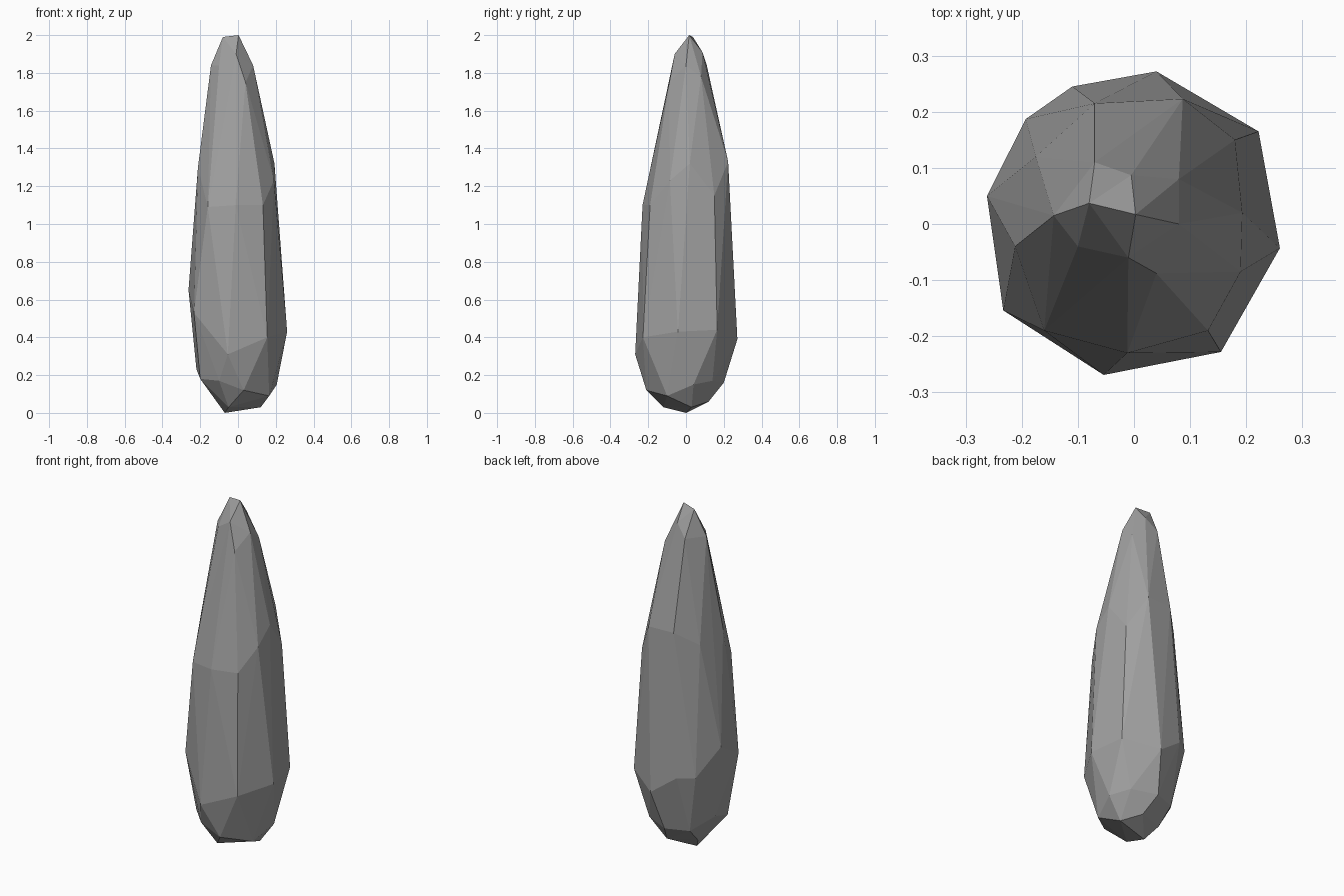
import bpy
import bmesh
from mathutils import Vector

default_cube = bpy.data.objects.get("Cube")
if default_cube:
    bpy.data.objects.remove(default_cube, do_unlink=True)


def make_material(name, colour):
    material = bpy.data.materials.new(name)
    material.use_nodes = True
    material.diffuse_color = colour
    shader = next(n for n in material.node_tree.nodes if n.type == "BSDF_PRINCIPLED")
    shader.inputs["Base Color"].default_value = colour
    return material


def make_faceted_stone(name, corner_rings, material):
    """Wrap a convex, flat-faced stone around rings of chipped corners."""
    bm = bmesh.new()
    for ring in corner_rings:
        for corner in ring:
            bm.verts.new(Vector(corner))
    hull = bmesh.ops.convex_hull(bm, input=bm.verts[:])
    # Corners that fall inside the hull are not needed
    unused = {g for g in hull["geom_interior"] + hull["geom_unused"]
              if isinstance(g, bmesh.types.BMVert)}
    bmesh.ops.delete(bm, geom=list(unused), context="VERTS")
    bmesh.ops.recalc_face_normals(bm, faces=bm.faces[:])
    mesh = bpy.data.meshes.new(name)
    bm.to_mesh(mesh)
    bm.free()
    mesh.materials.append(material)
    stone = bpy.data.objects.new(name, mesh)
    bpy.context.scene.collection.objects.link(stone)
    return stone


# Narrow ridge at the tip
tip = [(-.08, .037, 1.99), (.003, .017, 2), (-.01, -.06, 1.9), (-.005, .087, 1.91)]

# Shoulder where the tip breaks into long facets
shoulder = [
    (-.143, .015, 1.84), (-.1, -.04, 1.84), (.04, -.088, 1.75),
    (.08, 0, 1.84), (.08, .08, 1.78), (-.07, .11, 1.84),
]

# Uneven break line around the middle
waist = [
    (-.07, .215, 1.33), (.087, .223, 1.33), (.18, .15, 1.15), (.193, .02, 1.32),
    (.19, -.085, 1.23), (.132, -.19, 1.1), (-.012, -.23, 1.1),
    (-.16, -.19, 1.09), (-.212, -.04, 1.3), (-.175, .12, 1.25),
]

# Widest ring, low on the body
belly = [
    (-.11, .245, .5), (.04, .272, .39), (.222, .165, .44), (.26, -.043, .43),
    (.155, -.228, .4), (-.054, -.269, .31), (-.233, -.154, .53),
    (-.262, .05, .65), (-.193, .187, .5),
]

# Chipped edge that turns in under the body
lower_edge = [
    (-.1, -.2, .17), (.03, -.21, .12), (.165, -.1, .09), (.205, .04, .15),
    (.14, .14, .17), (0, .2, .16), (-.13, .15, .16), (-.22, .04, .23),
    (-.2, -.1, .18),
]

# Small blunt foot
foot = [(-.07, 0, 0), (.12, .03, .03), (-.05, -.12, .03), (.04, .12, .06), (-.12, .06, .07)]

stone_grey = make_material("stone_grey", (.35, .35, .35, 1))
make_faceted_stone("stone_shard", [tip, shoulder, waist, belly, lower_edge, foot], stone_grey)
